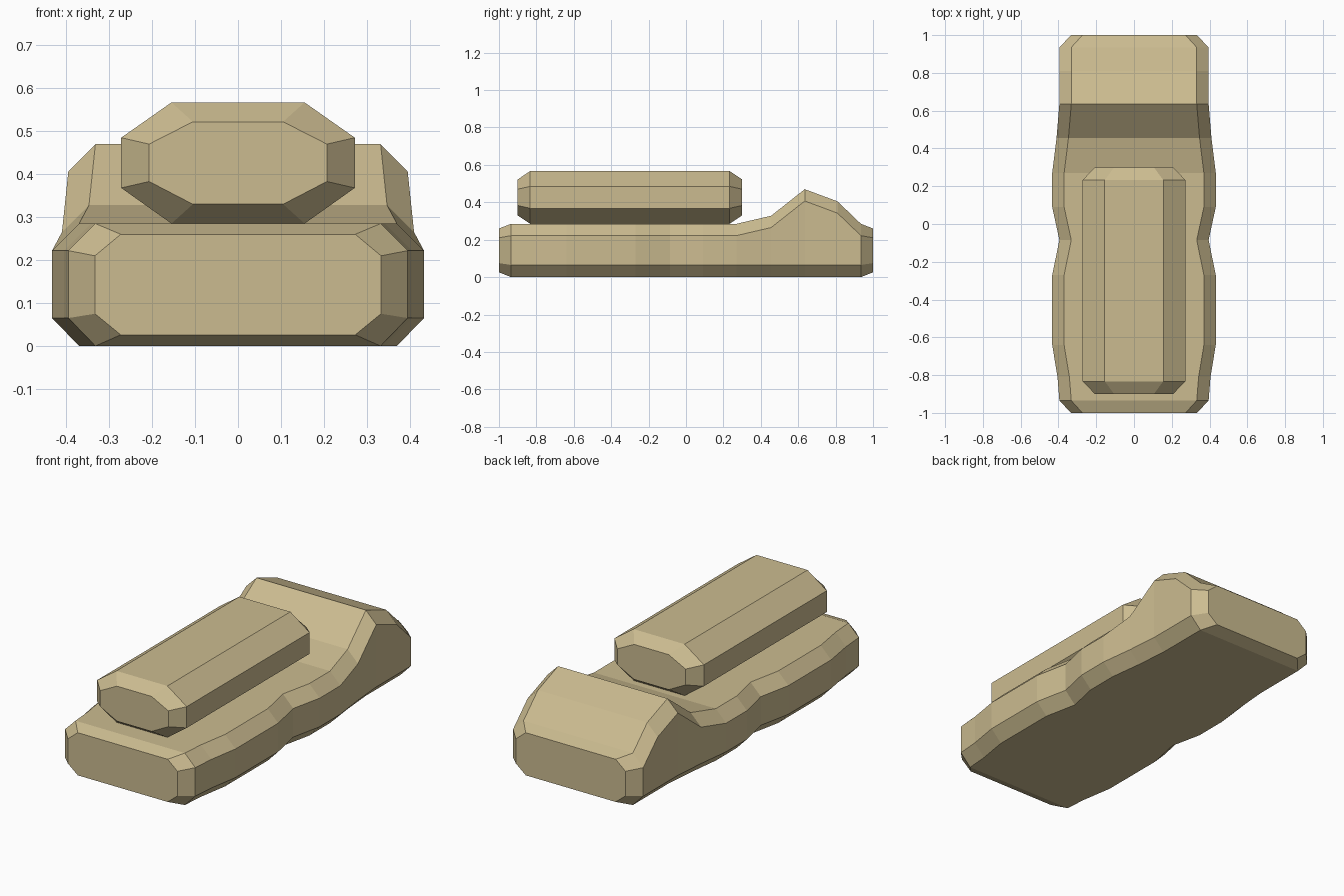
import bpy, bmesh

if "Cube" in bpy.data.objects:
    bpy.data.objects.remove(bpy.data.objects["Cube"])

mat = bpy.data.materials.new("tan")
mat.diffuse_color = (0.60, 0.50, 0.28, 1)
mat.use_nodes = True
mat.node_tree.nodes["Principled BSDF"].inputs["Base Color"].default_value = mat.diffuse_color


def octagon(y, half, half_flat, z0, z1, z2, z3):
    """Chamfered section ring: flats at z0/z3, sides from z1 to z2."""
    right = [(half_flat, z0), (half, z1), (half, z2), (half_flat, z3)]
    left = [(-x, z) for x, z in reversed(right)]
    return [(x, y, z) for x, z in right + left]


def loft(name, rings):
    """Skin consecutive rings and cap both ends."""
    bm = bmesh.new()
    vs = [[bm.verts.new(p) for p in r] for r in rings]
    for a, b in zip(vs, vs[1:]):
        for i in range(8):
            j = (i + 1) % 8
            bm.faces.new((a[i], a[j], b[j], b[i]))
    bm.faces.new(vs[0])
    bm.faces.new(vs[-1])
    bmesh.ops.recalc_face_normals(bm, faces=bm.faces)
    me = bpy.data.meshes.new(name)
    bm.to_mesh(me)
    bm.free()
    me.materials.append(mat)
    ob = bpy.data.objects.new(name, me)
    bpy.context.collection.objects.link(ob)
    return ob


# Base slab: wavy sides and a raised hump at the back (y, half width, top z)
C = 0.063
stations = [
    (-0.935, 0.395, 0.285), (-0.81, 0.405, 0.285), (-0.64, 0.433, 0.285),
    (-0.27, 0.433, 0.285), (-0.085, 0.395, 0.285), (0.09, 0.433, 0.285),
    (0.27, 0.433, 0.285), (0.455, 0.41, 0.328), (0.635, 0.395, 0.47),
    (0.81, 0.395, 0.405), (0.935, 0.395, 0.285),
]
body = [octagon(y, w, w - C, 0, 0.065, t - C, t) for y, w, t in stations]
caps = [octagon(y, 0.333, 0.273, 0.026, 0.075, 0.21, 0.26) for y in (-1, 1)]
loft("base", [caps[0]] + body + [caps[1]])

# Upper block: long octagonal bar with bevelled ends
full = (0.272, 0.155, 0.285, 0.368, 0.485, 0.567)
end = (0.207, 0.105, 0.33, 0.383, 0.47, 0.522)
loft("upper_block", [octagon(-0.9, *end), octagon(-0.833, *full),
                     octagon(0.233, *full), octagon(0.3, *end)])
